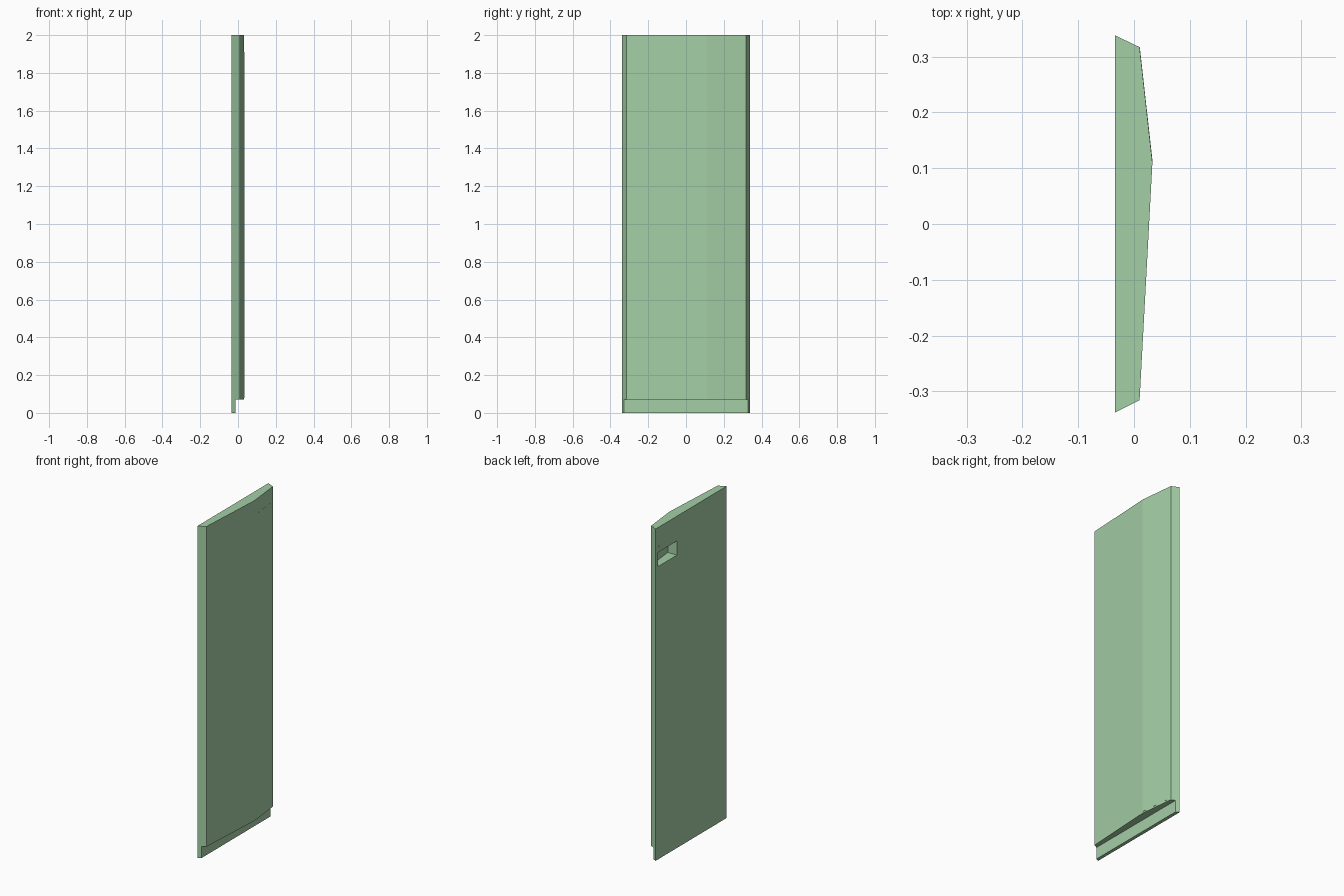
import bpy, bmesh

if "Cube" in bpy.data.objects:
    bpy.data.objects.remove(bpy.data.objects["Cube"])

green = bpy.data.materials.new("door_green")
green.diffuse_color = (0.37, 0.62, 0.38, 1)
green.use_nodes = True
green.node_tree.nodes["Principled BSDF"].inputs["Base Color"].default_value = green.diffuse_color


def prism(name, outline, z0, z1):
    """Extrude an xy outline from z0 to z1."""
    bm = bmesh.new()
    face = bm.faces.new([bm.verts.new((x, y, z0)) for x, y in outline])
    top = bmesh.ops.extrude_face_region(bm, geom=[face])
    moved = [g for g in top["geom"] if isinstance(g, bmesh.types.BMVert)]
    bmesh.ops.translate(bm, verts=moved, vec=(0, 0, z1 - z0))
    bmesh.ops.recalc_face_normals(bm, faces=bm.faces)
    mesh = bpy.data.meshes.new(name)
    bm.to_mesh(mesh)
    bm.free()
    mesh.materials.append(green)
    obj = bpy.data.objects.new(name, mesh)
    bpy.context.collection.objects.link(obj)
    return obj


def cut(target, cutter):
    mod = target.modifiers.new("cut", "BOOLEAN")
    mod.operation = "DIFFERENCE"
    mod.solver = "EXACT"
    mod.object = cutter
    bpy.context.view_layer.objects.active = target
    bpy.ops.object.modifier_apply(modifier=mod.name)
    bpy.data.objects.remove(cutter)


# Door slab with bevelled sides and an off-centre ridge
door = prism("door_slab", [(-0.034, -0.338), (0.010, -0.316), (0.033, 0.11),
                           (0.010, 0.317), (-0.034, 0.338)], 0, 2)

# Toe notch along the bottom
cut(door, prism("toe_cutter", [(-0.014, -0.5), (0.2, -0.5), (0.2, 0.5), (-0.014, 0.5)],
                -0.1, 0.07))

# Deep handle pocket in the flat face, and a tiny latch hole above it
cut(door, prism("pocket_cutter", [(-0.1, 0.135), (0.027, 0.135), (0.007, 0.315),
                                  (-0.1, 0.315)], 1.765, 1.85))
cut(door, prism("latch_cutter", [(-0.1, 0.304), (-0.024, 0.304), (-0.024, 0.312),
                                 (-0.1, 0.312)], 1.88, 1.89))

# Thin cover strip lying flush on the narrow slope
prism("cover_strip", [(0.030, 0.11), (0.0335, 0.11), (0.0105, 0.3165), (0.008, 0.3165)],
      0.08, 1.91)
